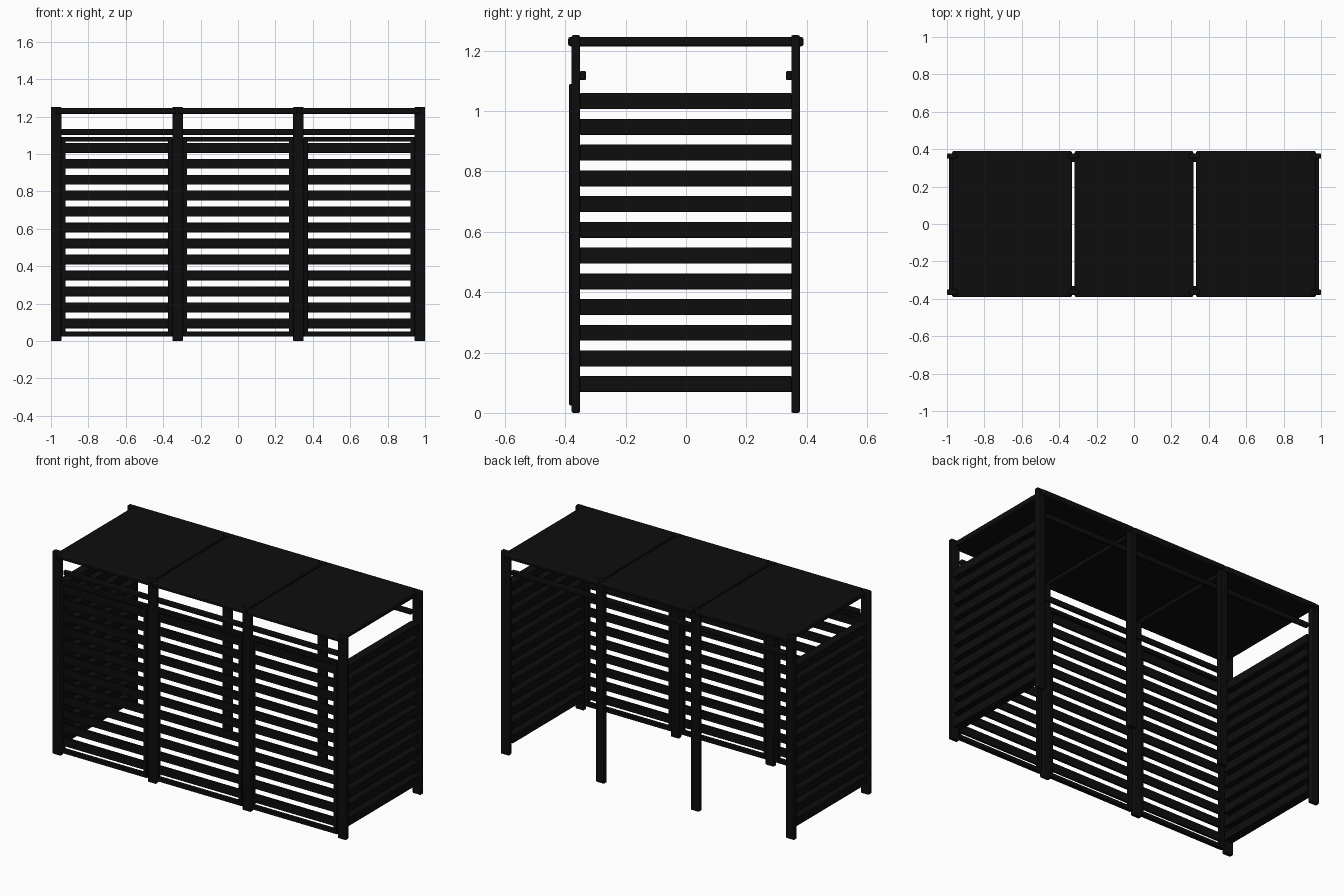
import bpy

if "Cube" in bpy.data.objects:
    bpy.data.objects.remove(bpy.data.objects["Cube"], do_unlink=True)

# Single near-black finish
black = bpy.data.materials.new("matte_black")
black.use_nodes = True
COLOR = (0.004, 0.004, 0.004, 1)
black.diffuse_color = COLOR
black.node_tree.nodes["Principled BSDF"].inputs["Base Color"].default_value = COLOR


def box(name, x, y, z, bevel=0.003):
    """Softly rounded box spanning the given (min, max) ranges."""
    bpy.ops.mesh.primitive_cube_add(size=1, location=[sum(r) / 2 for r in (x, y, z)])
    ob = bpy.context.object
    ob.name = name
    ob.scale = [r[1] - r[0] for r in (x, y, z)]
    bpy.ops.object.transform_apply(location=False, rotation=False, scale=True)
    ob.data.materials.append(black)
    mod = ob.modifiers.new("rounded_edges", "BEVEL")
    mod.width = bevel
    mod.segments = 2
    bpy.ops.object.shade_smooth_by_angle()
    return ob


POST_X = (-0.972, -0.323, 0.323, 0.972)
POST_HALF = 0.028
FRONT_Y = (-0.379, -0.351)
BACK_Y = (0.349, 0.377)
SLAT_Z = [0.095 + 0.0853 * i for i in range(12)]
SLAT_HALF = 0.0265

# Posts
for side, depth in (("front", FRONT_Y), ("back", BACK_Y)):
    for px in POST_X:
        box(side + "_post", (px - POST_HALF, px + POST_HALF), depth, (0, 1.252), 0.005)

# Long rails under the roof
for side, depth in (("front", (-0.353, -0.331)), ("back", (0.331, 0.353))):
    box(side + "_upper_rail", (-0.945, 0.945), depth, (1.103, 1.133), 0.005)

# Slatted end walls
for side, span in (("right", (-0.99, -0.935)), ("left", (0.935, 0.99))):
    for z in SLAT_Z:
        box(side + "_wall_slat", span, (-0.352, 0.35), (z - SLAT_HALF, z + SLAT_HALF))

# Slatted front doors, one per bay
DOOR_Y = (-0.387, -0.362)
STILE = 0.024
for a, b in zip(POST_X, POST_X[1:]):
    x0, x1 = a + POST_HALF - 0.001, b - POST_HALF + 0.001
    for span in ((x0, x0 + STILE), (x1 - STILE, x1)):
        box("door_stile", span, DOOR_Y, (0.025, 1.09))
    for span in ((0.025, 0.05), (1.066, 1.09)):
        box("door_rail", (x0, x1), DOOR_Y, span)
    for z in SLAT_Z:
        box("door_slat", (x0 + 0.02, x1 - 0.02), (-0.382, -0.368),
            (z - SLAT_HALF, z + SLAT_HALF))

# Roof panels
for x0, x1 in ((-0.972, -0.332), (-0.317, 0.317), (0.332, 0.972)):
    box("roof_panel", (x0, x1), (-0.391, 0.39), (1.215, 1.246), 0.008)
